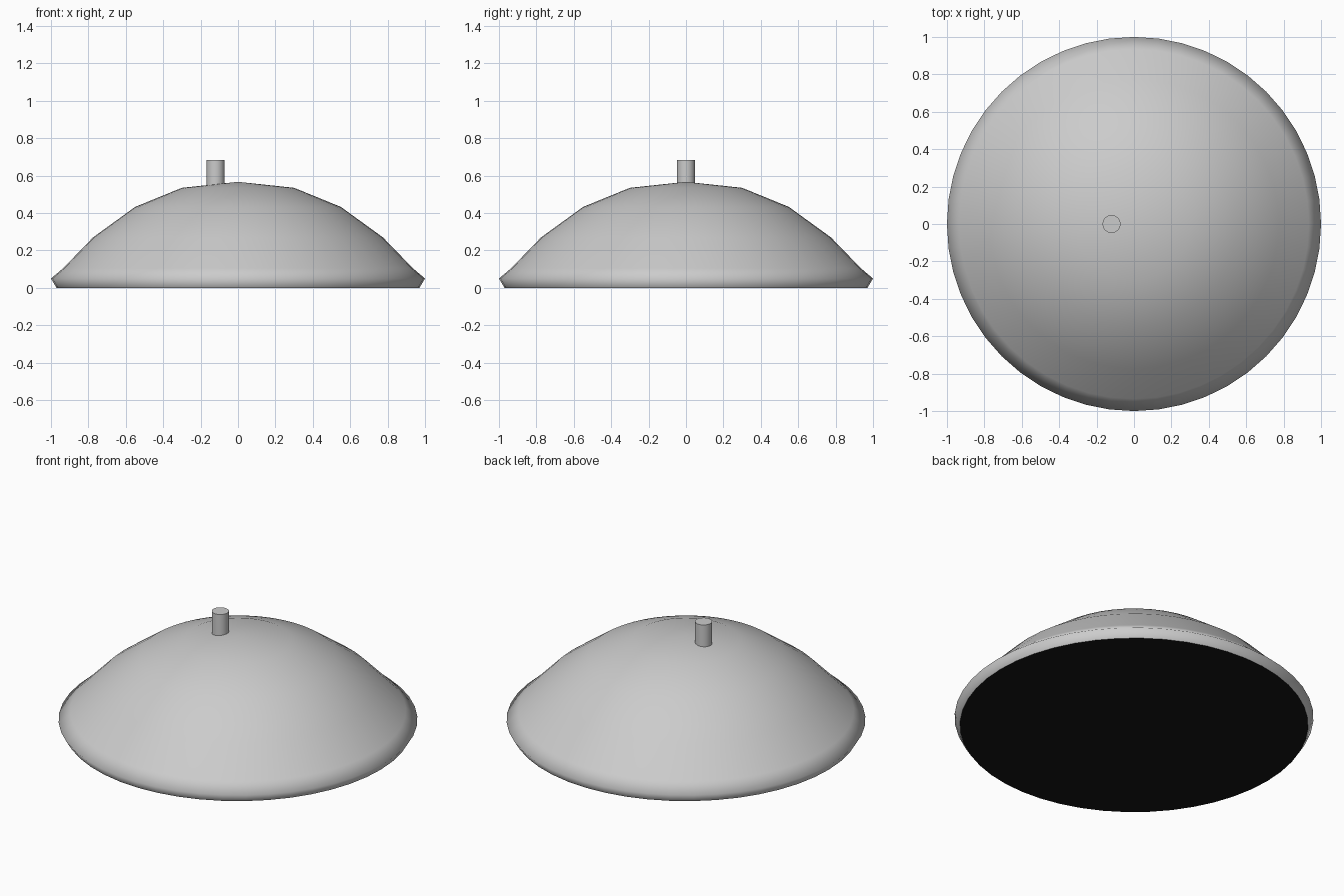
import bpy, bmesh
from math import sin, cos, pi

if "Cube" in bpy.data.objects:
    bpy.data.objects.remove(bpy.data.objects["Cube"])

SIDES = 48


def finish(name, bm, material=None):
    mesh = bpy.data.meshes.new(name)
    bm.to_mesh(mesh)
    bm.free()
    obj = bpy.data.objects.new(name, mesh)
    bpy.context.collection.objects.link(obj)
    if material:
        mesh.materials.append(material)
    return obj


def ring(bm, r, z):
    return [bm.verts.new((r * cos(2 * pi * i / SIDES), r * sin(2 * pi * i / SIDES), z))
            for i in range(SIDES)]


# Domed shell: turned profile with a flared rim and a shallow cone on top
profile = [(0.97, 0.0), (1.0, 0.05), (0.935, 0.105), (0.775, 0.27), (0.55, 0.433), (0.3, 0.535)]
bm = bmesh.new()
rings = [ring(bm, r, z) for r, z in profile]
apex = bm.verts.new((0, 0, 0.567))
for low, high in zip(rings, rings[1:]):
    for i in range(SIDES):
        j = (i + 1) % SIDES
        bm.faces.new((low[i], low[j], high[j], high[i]))
for i in range(SIDES):
    bm.faces.new((rings[-1][i], rings[-1][(i + 1) % SIDES], apex))
for f in bm.faces:
    f.smooth = True
finish("dome_shell", bm)

# Dark flat underside
black = bpy.data.materials.new("dark_underside")
black.diffuse_color = (0.008, 0.008, 0.008, 1)
black.use_nodes = True
black.node_tree.nodes["Principled BSDF"].inputs["Base Color"].default_value = black.diffuse_color
bm = bmesh.new()
bm.faces.new(list(reversed(ring(bm, 0.97, 0.0))))
finish("underside_disc", bm, black)

# Small off-centre stem on top
bpy.ops.mesh.primitive_cylinder_add(vertices=24, radius=0.048, depth=0.135,
                                    location=(-0.12, 0, 0.6175))
stem = bpy.context.object
stem.name = "top_stem"
bpy.ops.object.shade_smooth_by_angle(angle=pi / 6)
